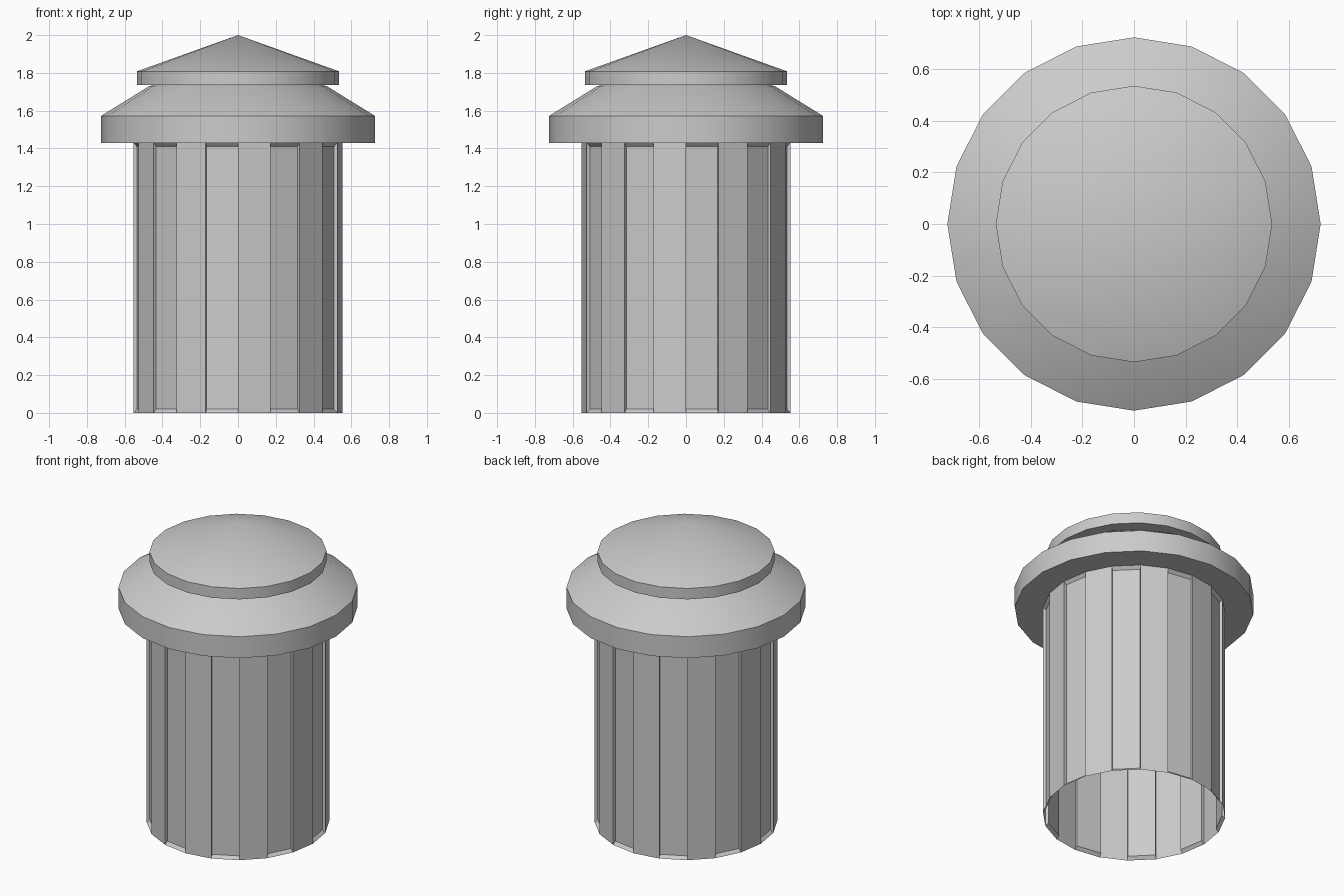
import bpy, bmesh, math

if "Cube" in bpy.data.objects:
    bpy.data.objects.remove(bpy.data.objects["Cube"])

SIDES = 20


def lathe(name, profile):
    """Revolve (radius, z) points, listed bottom to top, into 20 sides."""
    bm = bmesh.new()
    rings = []
    for r, z in profile:
        if r == 0:
            rings.append([bm.verts.new((0, 0, z))] * SIDES)
        else:
            rings.append([bm.verts.new((r * math.cos(math.tau * i / SIDES),
                                        r * math.sin(math.tau * i / SIDES), z))
                          for i in range(SIDES)])
    for lo, hi in zip(rings, rings[1:]):
        for i in range(SIDES):
            j = (i + 1) % SIDES
            loop = [lo[i], lo[j], hi[j], hi[i]]
            bm.faces.new(list(dict.fromkeys(loop)))
    bm.normal_update()
    return bm


def finish(name, bm):
    mesh = bpy.data.meshes.new(name)
    bm.to_mesh(mesh)
    bm.free()
    obj = bpy.data.objects.new(name, mesh)
    bpy.context.collection.objects.link(obj)
    return obj


# Open-bottomed column, every second face sunk inward as a flute
bm = lathe("column", [(0.553, 0), (0.553, 1.43)])
bm.faces.ensure_lookup_table()
for face in list(bm.faces)[0::2]:
    normal, centre = face.normal.copy(), face.calc_center_median()
    bmesh.ops.inset_individual(bm, faces=[face], thickness=0.0)
    for v in face.verts:
        v.co = centre + (v.co - centre) * 0.972 - normal * 0.018
bm.normal_update()
finish("column", bm)

# Cap: flange, sloped shoulder, narrow neck, lid rim and shallow cone
cap = finish("cap", lathe("cap", [
    (0.553, 1.43), (0.724, 1.43), (0.724, 1.573), (0.475, 1.727),
    (0.45, 1.735), (0.536, 1.735), (0.536, 1.808), (0, 2.0)]))
bpy.ops.object.select_all(action='DESELECT')
cap.select_set(True)
bpy.context.view_layer.objects.active = cap
bpy.ops.object.shade_smooth_by_angle(angle=math.radians(19))
